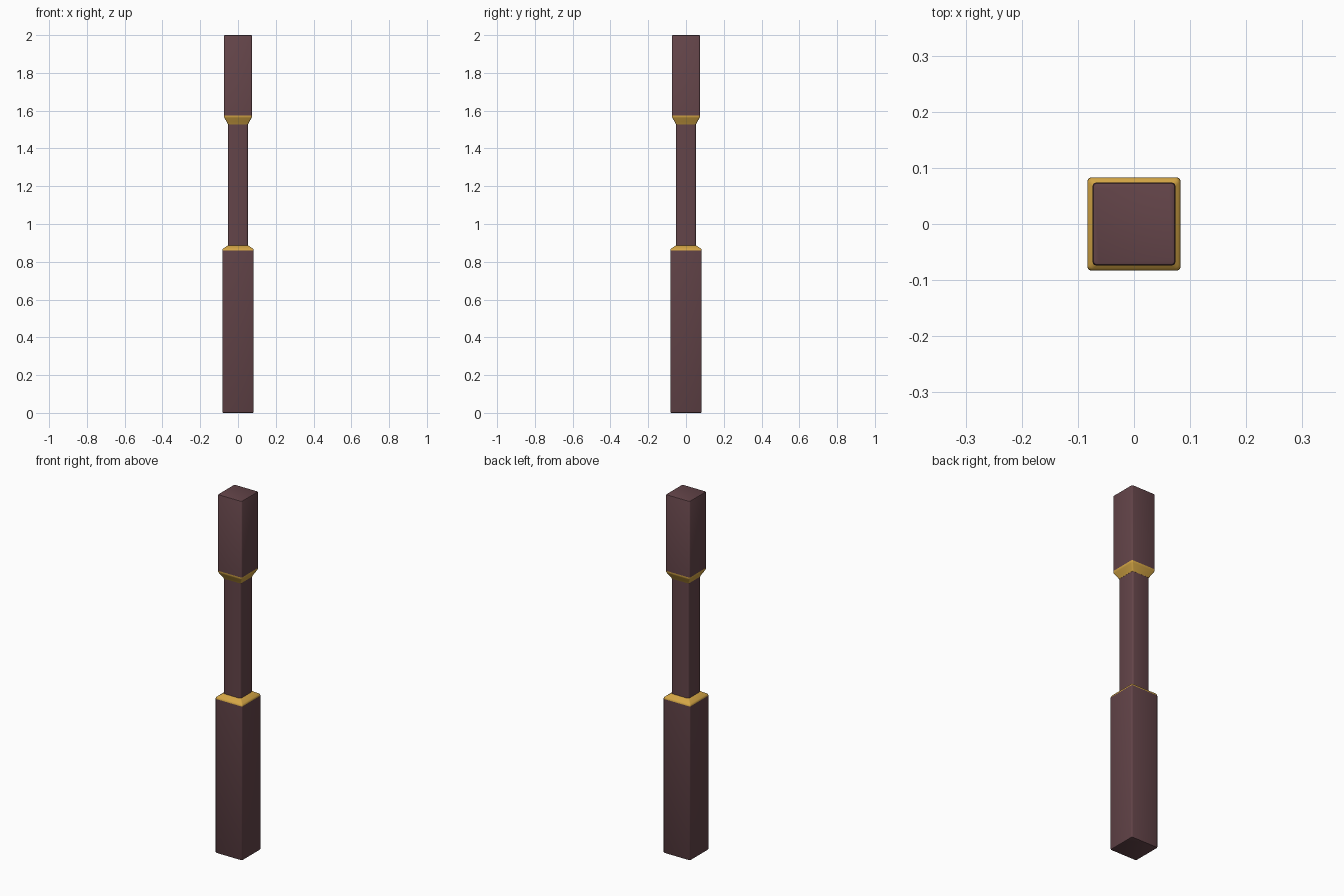
import bpy, bmesh, math

cube = bpy.data.objects.get("Cube")
if cube:
    bpy.data.objects.remove(cube, do_unlink=True)


def material(name, color):
    mat = bpy.data.materials.new(name)
    mat.use_nodes = True
    mat.diffuse_color = color
    mat.node_tree.nodes["Principled BSDF"].inputs["Base Color"].default_value = color
    return mat


wood = material("dark_wood", (0.125, 0.058, 0.066, 1))
gold = material("gold", (0.66, 0.38, 0.06, 1))


def rounded_square(half, radius, steps=3):
    """Outline of a square with rounded corners, counter-clockwise."""
    points = []
    for corner in range(4):
        middle = math.radians(45 + 90 * corner)
        cx = math.copysign(half - radius, math.cos(middle))
        cy = math.copysign(half - radius, math.sin(middle))
        for i in range(steps + 1):
            a = math.radians(90 * (corner + i / steps))
            points.append((cx + radius * math.cos(a), cy + radius * math.sin(a)))
    return points


def square_loft(name, profile, mat, radius=0.007):
    """Loft rounded squares through (half width, height) pairs and cap the ends."""
    bm = bmesh.new()
    rings = [[bm.verts.new((x, y, z)) for x, y in rounded_square(half, radius)]
             for half, z in profile]
    count = len(rings[0])
    for low, high in zip(rings, rings[1:]):
        for i in range(count):
            j = (i + 1) % count
            bm.faces.new((low[i], low[j], high[j], high[i]))
    bm.faces.new(rings[0][::-1])
    bm.faces.new(rings[-1])
    mesh = bpy.data.meshes.new(name)
    bm.to_mesh(mesh)
    bm.free()
    mesh.materials.append(mat)
    obj = bpy.data.objects.new(name, mesh)
    bpy.context.collection.objects.link(obj)
    bpy.ops.object.select_all(action='DESELECT')
    obj.select_set(True)
    bpy.context.view_layer.objects.active = obj
    bpy.ops.object.shade_smooth_by_angle(angle=math.radians(35))


# Lower block with softened foot
square_loft("base_block", [(0.078, 0), (0.0815, 0.0015), (0.083, 0.005), (0.083, 0.86)], wood)

# Gold shoulder sloping in to the shaft
square_loft("lower_collar", [(0.083, 0.86), (0.0825, 0.865), (0.079, 0.87),
                             (0.058, 0.884), (0.054, 0.886)], gold)

# Slim middle shaft
square_loft("shaft", [(0.053, 0.88), (0.053, 1.535)], wood, 0.01)

# Gold collar flaring out to the top block
square_loft("upper_collar", [(0.0535, 1.528), (0.056, 1.533), (0.059, 1.54),
                             (0.072, 1.562), (0.074, 1.567), (0.074, 1.574)], gold)

# Upper block with softened top
square_loft("top_block", [(0.074, 1.574), (0.074, 1.995), (0.0725, 1.9985), (0.069, 2)], wood)
